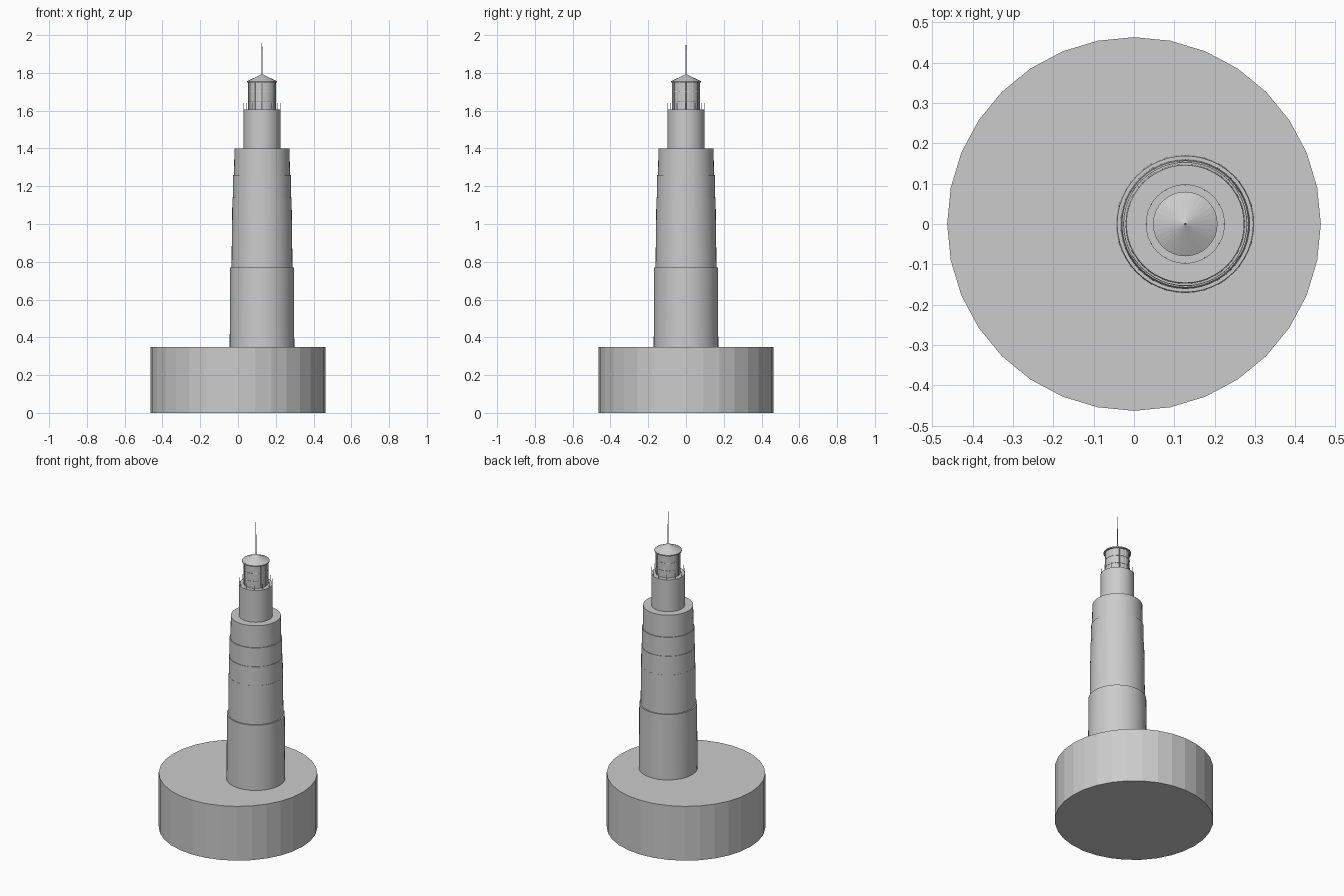
import bpy
import math

if "Cube" in bpy.data.objects:
    bpy.data.objects.remove(bpy.data.objects["Cube"])

CX = 0.127  # tower axis, offset from the base centre


def cone(name, x, y, r1, r2, z0, z1, sides=32):
    bpy.ops.mesh.primitive_cone_add(vertices=sides, radius1=r1, radius2=r2,
                                    depth=z1 - z0, location=(x, y, (z0 + z1) / 2))
    bpy.context.object.name = name
    return bpy.context.object


def smooth(obj):
    bpy.ops.object.shade_smooth_by_angle(angle=math.radians(30))
    return obj


def ring(name, radius, thickness, z):
    bpy.ops.mesh.primitive_torus_add(major_segments=32, minor_segments=6,
                                     major_radius=radius, minor_radius=thickness,
                                     location=(CX, 0, z))
    bpy.context.object.name = name


def posts(name, count, radius, thickness, z0, z1):
    for i in range(count):
        a = 2 * math.pi * i / count
        cone(name, CX + radius * math.cos(a), radius * math.sin(a),
             thickness, thickness, z0, z1, 6)


# Faceted round foundation
cone("foundation", 0, 0, 0.463, 0.463, 0, 0.35)

# Stepped tower stages: bottom radius, top radius, bottom z, top z
stages = [
    ("tower_lower", 0.171, 0.169, 0.35, 0.77),
    ("tower_middle", 0.161, 0.159, 0.77, 1.02),
    ("tower_band_low", 0.158, 0.157, 1.02, 1.14),
    ("tower_band_mid", 0.154, 0.153, 1.14, 1.26),
    ("tower_band_high", 0.148, 0.146, 1.26, 1.40),
    ("tower_neck", 0.098, 0.098, 1.40, 1.605),
]
for name, r1, r2, z0, z1 in stages:
    smooth(cone(name, CX, 0, r1, r2, z0, z1, 48))

# Gallery railing posts
posts("railing_post", 12, 0.0965, 0.0015, 1.60, 1.64)

# Lantern room with upright and horizontal window bars
smooth(cone("lantern_room", CX, 0, 0.071, 0.071, 1.605, 1.75))
posts("window_bar", 12, 0.0715, 0.002, 1.605, 1.75)
for z in (1.65, 1.70):
    ring("window_rail", 0.0715, 0.0015, z)

# Roof with a thin eave, and the mast
cone("roof_eave", CX, 0, 0.08, 0.08, 1.748, 1.755)
cone("roof", CX, 0, 0.08, 0.003, 1.755, 1.793)
cone("mast", CX, 0, 0.003, 0.003, 1.785, 1.92, 8)
cone("mast_tip", CX, 0, 0.0015, 0.001, 1.92, 2.0, 8)
